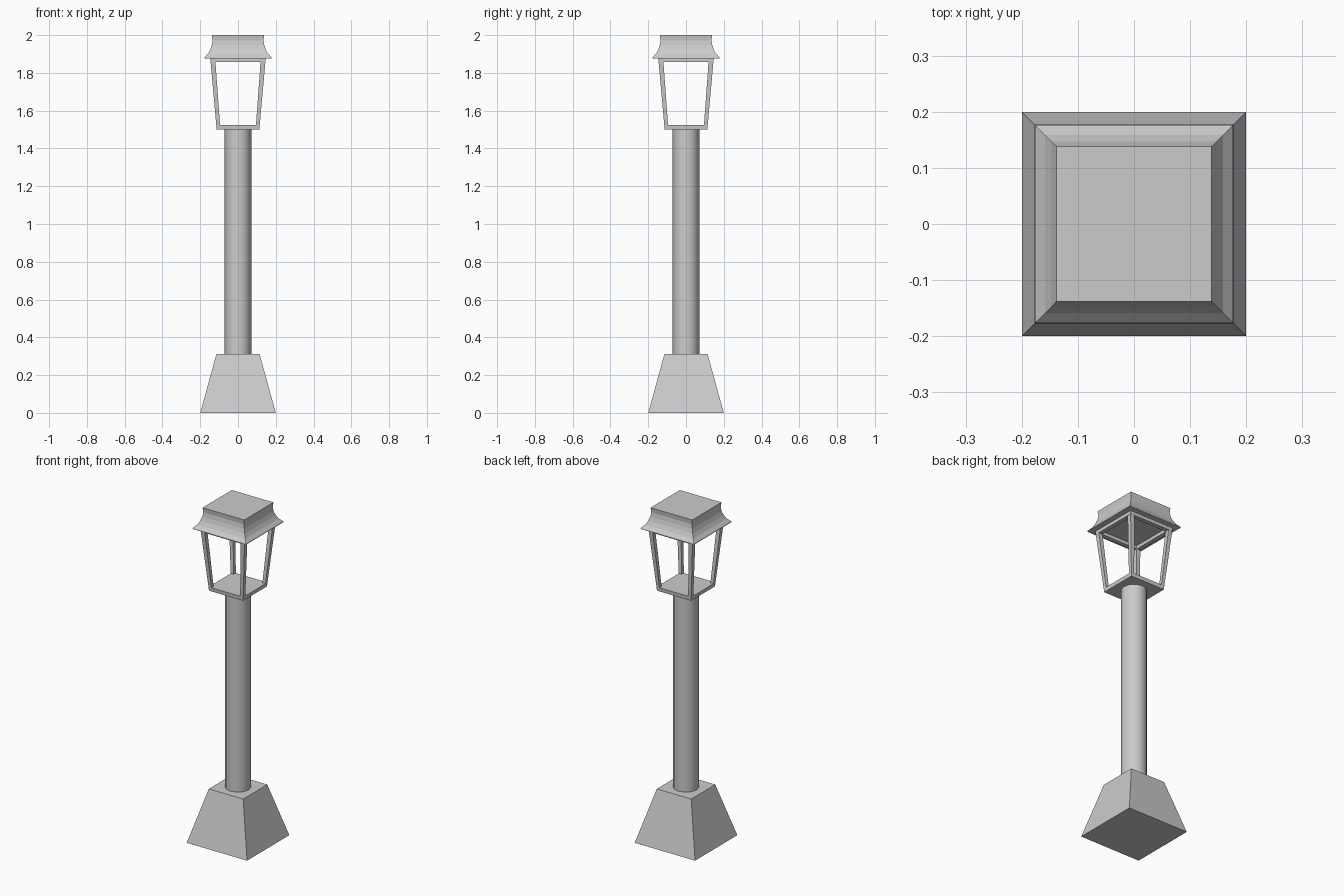
import bpy, bmesh

if "Cube" in bpy.data.objects:
    bpy.data.objects.remove(bpy.data.objects["Cube"])


def loft(name, sections):
    """Closed solid through rectangular sections (x0, x1, y0, y1, z)."""
    bm = bmesh.new()
    rings = [[bm.verts.new(p) for p in ((x0, y0, z), (x1, y0, z), (x1, y1, z), (x0, y1, z))]
             for x0, x1, y0, y1, z in sections]
    for a, b in zip(rings, rings[1:]):
        for i in range(4):
            j = (i + 1) % 4
            bm.faces.new((a[i], a[j], b[j], b[i]))
    bm.faces.new(rings[0][::-1])
    bm.faces.new(rings[-1])
    bmesh.ops.recalc_face_normals(bm, faces=bm.faces)
    mesh = bpy.data.meshes.new(name)
    bm.to_mesh(mesh)
    bm.free()
    obj = bpy.data.objects.new(name, mesh)
    bpy.context.collection.objects.link(obj)
    return obj


def square_loft(name, profile):
    """Centred square solid from (half width, z) pairs."""
    return loft(name, [(-h, h, -h, h, z) for h, z in profile])


def span(s, a, b):
    return tuple(sorted((s * a, s * b)))


# Tapered foot
square_loft("base", [(0.2, 0), (0.114, 0.313)])

# Round column
bpy.ops.mesh.primitive_cylinder_add(vertices=12, radius=0.071, depth=1.188,
                                    location=(0, 0, 0.906))
bpy.context.object.name = "column"
bpy.ops.object.shade_smooth_by_angle()

# Lantern floor
square_loft("lantern_floor", [(0.113, 1.5), (0.115, 1.523)])

# Lantern corner posts, leaning outward
for sx in (-1, 1):
    for sy in (-1, 1):
        loft("lantern_post", [
            (*span(sx, 0.095, 0.115), *span(sy, 0.095, 0.115), 1.523),
            (*span(sx, 0.121, 0.147), *span(sy, 0.121, 0.147), 1.88)])

# Lantern top rails
for s in (-1, 1):
    lo, hi = span(s, 0.121, 0.146)
    loft("lantern_rail_y", [(-0.146, 0.146, lo, hi, z) for z in (1.857, 1.88)])
    loft("lantern_rail_x", [(lo, hi, -0.121, 0.121, z) for z in (1.857, 1.88)])

# Flared roof with a concave neck
square_loft("roof", [(0.177, 1.877), (0.176, 1.883), (0.159, 1.901), (0.147, 1.923),
                     (0.139, 1.947), (0.135, 1.972), (0.138, 2.0)])
